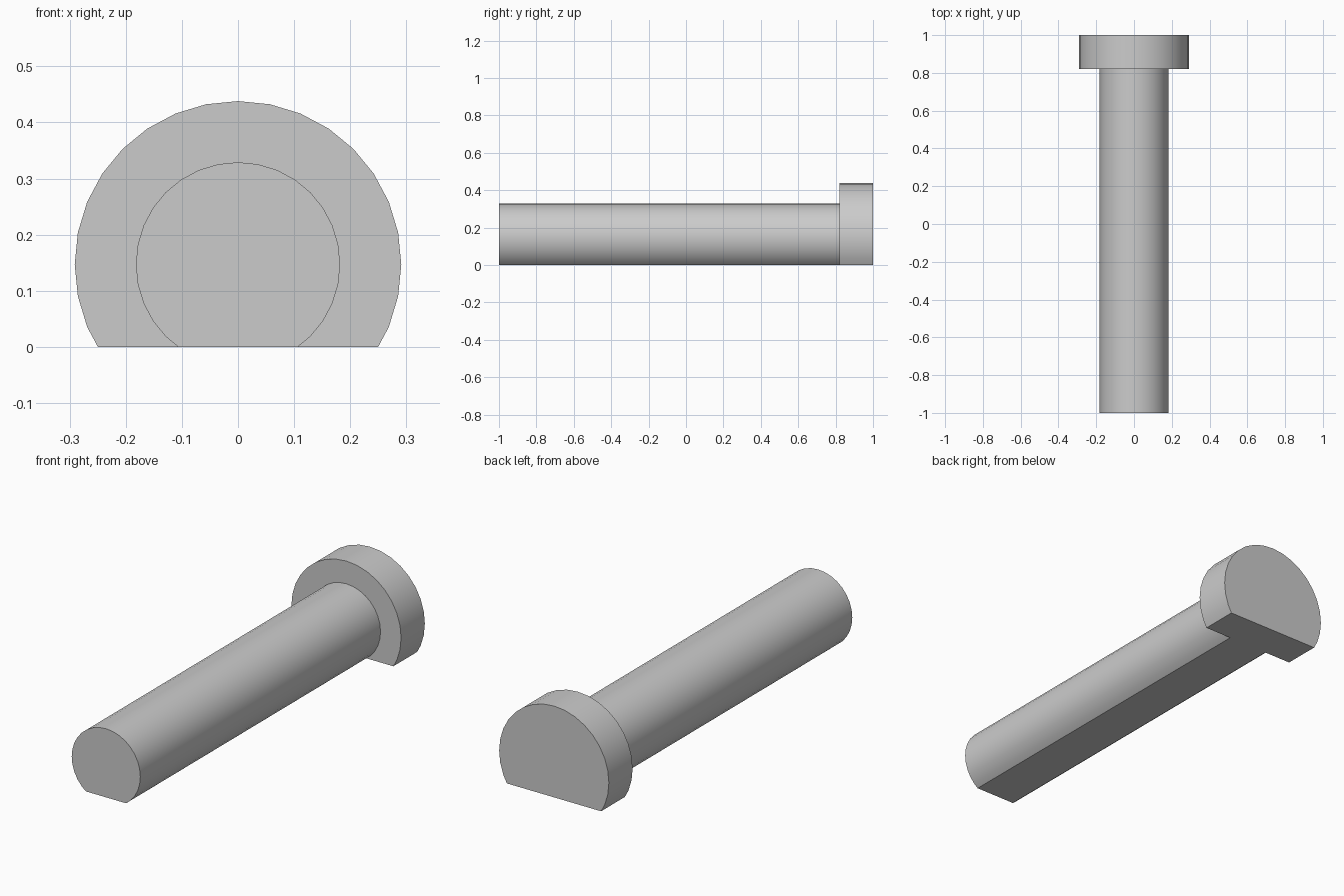
import bpy
import bmesh
import math
from mathutils import Matrix, Vector

cube = bpy.data.objects.get("Cube")
if cube:
    bpy.data.objects.remove(cube, do_unlink=True)

AXIS_HEIGHT = 0.147
HEAD_START = 0.82

steel = bpy.data.materials.new("plain_grey")
steel.use_nodes = True
grey = (0.6, 0.6, 0.6, 1)
steel.diffuse_color = grey
steel.node_tree.nodes["Principled BSDF"].inputs["Base Color"].default_value = grey


def flattened_cylinder(name, radius, y_start, y_end):
    """Cylinder along y, cut flat where it meets the ground."""
    bm = bmesh.new()
    place = Matrix.Translation((0, (y_start + y_end) / 2, AXIS_HEIGHT))
    bmesh.ops.create_cone(
        bm, cap_ends=True, segments=32, radius1=radius, radius2=radius,
        depth=y_end - y_start, matrix=place @ Matrix.Rotation(math.pi / 2, 4, "X"))
    cut = bmesh.ops.bisect_plane(
        bm, geom=bm.verts[:] + bm.edges[:] + bm.faces[:],
        plane_co=Vector((0, 0, 0)), plane_no=Vector((0, 0, 1)), clear_inner=True)
    rim = [g for g in cut["geom_cut"] if isinstance(g, bmesh.types.BMEdge)]
    bmesh.ops.holes_fill(bm, edges=rim, sides=0)
    bmesh.ops.recalc_face_normals(bm, faces=bm.faces[:])
    mesh = bpy.data.meshes.new(name)
    bm.to_mesh(mesh)
    bm.free()
    mesh.materials.append(steel)
    obj = bpy.data.objects.new(name, mesh)
    bpy.context.collection.objects.link(obj)
    # Smooth round sides, crisp rims and flat
    bpy.ops.object.select_all(action="DESELECT")
    obj.select_set(True)
    bpy.context.view_layer.objects.active = obj
    bpy.ops.object.shade_smooth_by_angle(angle=math.radians(30))
    return obj


# Long pin shaft and its wider head
flattened_cylinder("pin_shaft", 0.182, -1, HEAD_START)
flattened_cylinder("pin_head", 0.291, HEAD_START, 1)
